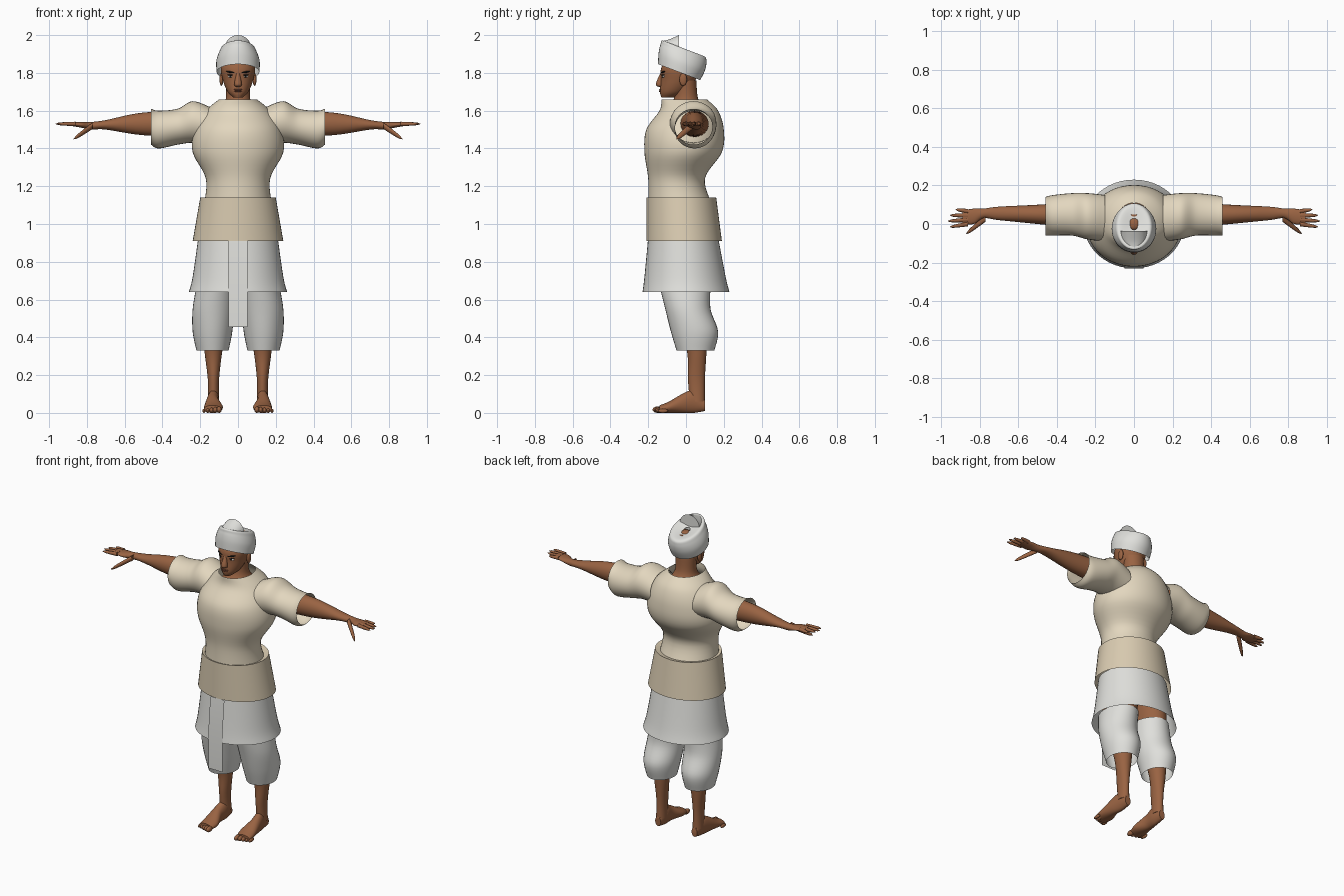
import bpy, bmesh, math
from mathutils import Matrix, Vector

default = bpy.data.objects.get("Cube")
if default:
    bpy.data.objects.remove(default, do_unlink=True)


def material(name, colour):
    mat = bpy.data.materials.new(name)
    mat.use_nodes = True
    rgba = (*colour, 1)
    mat.diffuse_color = rgba
    mat.node_tree.nodes["Principled BSDF"].inputs["Base Color"].default_value = rgba
    return mat


skin = material("brown skin", (.32, .125, .055))
lip = material("dark lips", (.2, .07, .04))
hair = material("black hair", (.01, .01, .01))
eye_white = material("eye white", (.6, .55, .5))
cream = material("cream cloth", (.77, .68, .52))
tan = material("tan cloth", (.7, .6, .44))
white = material("white cloth", (.74, .74, .71))

parts = []


def finish(name, bm, mat, mirror=False):
    """Turn a bmesh into a named object, optionally mirrored across x."""
    bmesh.ops.recalc_face_normals(bm, faces=bm.faces)
    mesh = bpy.data.meshes.new(name)
    bm.to_mesh(mesh)
    bm.free()
    mesh.materials.append(mat)
    obj = bpy.data.objects.new(name, mesh)
    bpy.context.collection.objects.link(obj)
    if mirror:
        obj.modifiers.new("mirror", "MIRROR").use_mirror_merge = False
    parts.append(obj)


def spline(rings, steps):
    """Catmull-Rom interpolation between the given rings."""
    result = []
    last = len(rings) - 1
    for i in range(last):
        before, start, end, after = (rings[max(0, min(last, i + k))] for k in (-1, 0, 1, 2))
        for step in range(steps):
            t = step / steps
            result.append([q + t / 2 * (r - p + t * (2 * p - 5 * q + 4 * r - u
                           + t * (3 * (q - r) + u - p)))
                           for p, q, r, u in zip(before, start, end, after)])
    result.append(rings[-1])
    return result


def loft(name, mat, rings, axis="z", sides=32, steps=6, caps=True, mirror=False, shear=0):
    """Elliptic rings along an axis: (position, low, high, low, high)."""
    bm = bmesh.new()
    loops = []
    for pos, a_low, a_high, b_low, b_high in spline(rings, steps):
        loop = []
        for i in range(sides):
            angle = math.tau * i / sides
            a = (a_low + a_high + (a_high - a_low) * math.cos(angle)) / 2
            b = (b_low + b_high + (b_high - b_low) * math.sin(angle)) / 2
            places = {"x": (pos, a, b), "y": (a, pos, b), "z": (a, b, pos + shear * b)}
            loop.append(bm.verts.new(places[axis]))
        loops.append(loop)
    for low, high in zip(loops, loops[1:]):
        for i in range(sides):
            j = (i + 1) % sides
            bm.faces.new((low[i], low[j], high[j], high[i]))
    if caps:
        bm.faces.new(loops[0])
        bm.faces.new(loops[-1])
    finish(name, bm, mat, mirror)


def centred(name, mat, rings, **options):
    """Loft symmetric in x: (height, half width, front, back)."""
    loft(name, mat, [(z, -w, w, front, back) for z, w, front, back in rings], **options)


def blob(name, mat, centre, size, roll=0, yaw=0, mirror=False):
    """Ellipsoid with the given half sizes."""
    bm = bmesh.new()
    place = (Matrix.Translation(centre) @ Matrix.Rotation(yaw, 4, "Z")
             @ Matrix.Rotation(roll, 4, "Y") @ Matrix.Diagonal((*size, 1)))
    bmesh.ops.create_uvsphere(bm, u_segments=16, v_segments=10, radius=1, matrix=place)
    finish(name, bm, mat, mirror)


def finger(name, base, tip, radius):
    """Tapering digit with a rounded end, running outward along x."""
    base, tip = Vector(base), Vector(tip)
    rings = []
    for k in range(9):
        t = k / 8
        x, y, z = base.lerp(tip, t)
        r = radius * (1 - t / 3) * math.sqrt(1.02 - t ** 6)
        rings.append((x, y - r, y + r, z - r, z + r))
    loft(name, skin, rings, axis="x", sides=10, steps=1, mirror=True)


# Clothes on the trunk
centred("tunic_body", cream, [
    (1.1, .18, -.2, .14), (1.24, .17, -.2, .1), (1.38, .24, -.22, .19),
    (1.5, .23, -.21, .2), (1.6, .17, -.14, .17), (1.66, .1, -.13, .11)],
    sides=48, caps=False)
centred("waist_wrap", tan, [
    (.91, .24, -.21, .19), (1.14, .2, -.21, .16), (1.13, .17, -.18, .12)],
    sides=48, steps=1, caps=False)
centred("skirt", white, [
    (.64, .26, -.23, .23), (.72, .24, -.22, .21), (.93, .21, -.2, .17)],
    sides=48, caps=False)

# Hanging front strip of cloth
bm = bmesh.new()
rows = [[bm.verts.new((x, y, z)) for x in (-.05, .05)]
        for y, z in ((-.21, .91), (-.23, .7), (-.23, .455))]
for top, low in zip(rows, rows[1:]):
    bm.faces.new((top[0], low[0], low[1], top[1]))
finish("front_strip", bm, white)

# Sleeves, arms and hands
loft("sleeve", cream, [
    (.15, -.09, .15, 1.42, 1.62), (.24, -.08, .16, 1.43, 1.65),
    (.32, -.06, .16, 1.42, 1.61), (.42, -.06, .15, 1.4, 1.6),
    (.46, -.06, .14, 1.42, 1.61)], axis="x", caps=False, mirror=True)
loft("arm", skin, [
    (.2, -.03, .12, 1.46, 1.6), (.5, 0, .1, 1.47, 1.59),
    (.7, .02, .09, 1.5, 1.55), (.78, .03, .08, 1.5, 1.54),
    (.83, 0, .08, 1.51, 1.54), (.89, 0, .07, 1.52, 1.54)],
    axis="x", sides=24, mirror=True)
for i, label in enumerate(("index", "middle", "ring", "little")):
    reach = .965 - .01 * (i - 1) ** 2
    finger(label + "_finger", (.86, .022 * i, 1.53), (reach, .03 * i - .015, 1.53), .012)
finger("thumb", (.77, .03, 1.52), (.87, -.05, 1.45), .018)

# Trousers, legs and feet
loft("trouser_leg", white, [
    (.33, .05, .22, -.05, .15), (.43, .03, .24, -.08, .17),
    (.55, .02, .24, -.11, .13), (.67, .01, .22, -.14, .13)], caps=False, mirror=True)
loft("leg", skin, [
    (.06, .1, .16, .02, .1), (.18, .1, .16, .01, .1), (.35, .08, .18, 0, .11),
    (.6, .04, .2, -.1, .12), (.85, 0, .19, -.13, .14)], sides=24, mirror=True)
loft("foot", skin, [
    (.1, .11, .15, .01, .07), (.04, .1, .16, 0, .12), (-.02, .1, .17, 0, .1),
    (-.09, .08, .18, 0, .06), (-.14, .09, .18, 0, .04)], axis="y", sides=24, mirror=True)
for i in range(5):
    size = .017 - .0015 * i
    blob("toe", skin, (.1 + .02 * i, -.15 + .007 * i, size), (size * .8, .027, size),
         mirror=True)

# Head and neck
centred("neck", skin, [
    (1.6, .1, -.11, .11), (1.66, .065, -.065, .065), (1.76, .065, -.06, .055)])
centred("head", skin, [
    (1.67, .025, -.13, -.06), (1.7, .055, -.138, 0), (1.76, .08, -.134, .05),
    (1.83, .09, -.13, .06), (1.9, .06, -.08, .05)])
centred("nose", skin, [
    (1.725, .01, -.14, -.12), (1.74, .02, -.16, -.12), (1.8, .008, -.135, -.12)], sides=16)
blob("ear", skin, (.088, -.015, 1.765), (.01, .02, .034), mirror=True)


def eye_part(name, mat, depth, height, size, roll=0):
    blob(name, mat, (.038, depth, height), size, roll=roll, yaw=.35, mirror=True)


eye_part("eye", eye_white, -.12, 1.782, (.016, .006, .007))
eye_part("pupil", hair, -.123, 1.782, (.007, .005, .007))
eye_part("upper_lid", hair, -.122, 1.789, (.019, .005, .003))
eye_part("eyebrow", hair, -.122, 1.804, (.027, .007, .005), roll=-.15)
blob("upper_lip", lip, (0, -.136, 1.711), (.025, .007, .004))
blob("lower_lip", lip, (0, -.136, 1.703), (.02, .007, .005))

# Wrapped cap: tilted band, folded front peak and small opening
centred("cap_band", white, [
    (1.79, .113, -.148, .075), (1.85, .115, -.145, .1), (1.9, .1, -.135, .108),
    (1.925, .08, -.12, .095), (1.91, .02, -.03, .02)], shear=-.38, caps=False, sides=40)
loft("cap_peak", white, [
    (-.128, -.03, .03, 1.93, 1.968), (-.09, -.06, .06, 1.89, 1.977),
    (-.037, -.07, .07, 1.86, 2)], axis="y")
blob("crown", skin, (0, 0, 1.9), (.03, .03, .013))

# Smooth shading that keeps the hems crisp
bpy.ops.object.select_all(action="DESELECT")
for obj in parts:
    obj.select_set(True)
bpy.context.view_layer.objects.active = parts[0]
bpy.ops.object.shade_smooth_by_angle(angle=math.radians(50))
